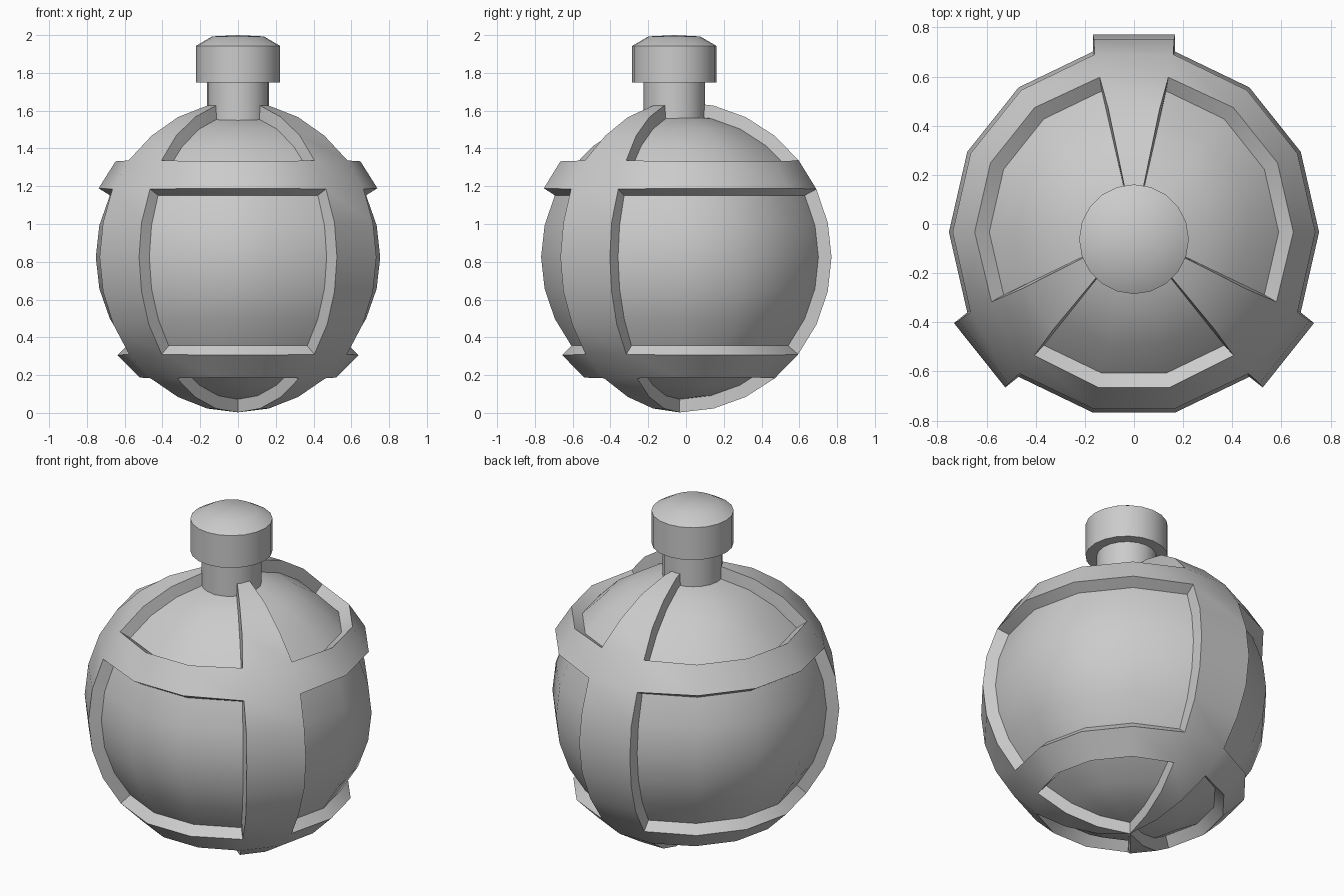
import bpy, bmesh, math
from mathutils import Vector, Matrix

if "Cube" in bpy.data.objects:
    bpy.data.objects.remove(bpy.data.objects["Cube"])

SEG, R, RAISE = 14, 0.753, 0.069
CENTER = Vector((0, -0.033, 0.825))
STEP = math.pi / SEG


def finish(bm, name, loc, angle):
    bmesh.ops.recalc_face_normals(bm, faces=bm.faces)
    me = bpy.data.meshes.new(name)
    bm.to_mesh(me)
    bm.free()
    ob = bpy.data.objects.new(name, me)
    ob.location = loc
    bpy.context.collection.objects.link(ob)
    bpy.ops.object.select_all(action='DESELECT')
    ob.select_set(True)
    bpy.context.view_layer.objects.active = ob
    bpy.ops.object.shade_smooth_by_angle(angle=math.radians(angle))
    return ob


# Flask body: low-poly sphere with a vertex on +x and a flat column on +y
bm = bmesh.new()
bmesh.ops.create_uvsphere(bm, u_segments=SEG, v_segments=SEG, radius=R)
if max(v.co.y for v in bm.verts) > R - 0.001:
    bmesh.ops.rotate(bm, verts=bm.verts, cent=(0, 0, 0),
                     matrix=Matrix.Rotation(math.pi / 2, 3, 'Z'))
bm.normal_update()


def in_cage(face):
    c = face.calc_center_median()
    row = math.floor(math.asin(c.z / c.length) / STEP)
    col = round((math.atan2(c.y, c.x) - math.pi / 2) / (2 * STEP)) % SEG
    return col in (0, 5, 9) or row in (2, -4)


# Raised cage: three upright ribs and two rings, pushed out evenly
cage = [f for f in bm.faces if in_cage(f)]
normals = {}
for f in cage:
    for v in f.verts:
        normals.setdefault(tuple(round(x, 4) for x in v.co), []).append(f.normal.copy())
out = bmesh.ops.extrude_face_region(bm, geom=cage)
for v in [g for g in out['geom'] if isinstance(g, bmesh.types.BMVert)]:
    ns = normals[tuple(round(x, 4) for x in v.co)]
    n = sum(ns, Vector()).normalized()
    v.co += n * RAISE * len(ns) / sum(n.dot(m) for m in ns)
bmesh.ops.delete(bm, geom=[f for f in cage if f.is_valid], context='FACES_ONLY')
finish(bm, "flask_body", CENTER, 35)


# Neck and stopper: turned profiles (radius, height)
def lathe(name, profile, sides=20):
    bm = bmesh.new()
    vs = [bm.verts.new((r, 0, z)) for r, z in profile]
    es = [bm.edges.new(p) for p in zip(vs, vs[1:])]
    bmesh.ops.spin(bm, geom=vs + es, axis=(0, 0, 1), cent=(0, 0, 0),
                   angle=2 * math.pi, steps=sides)
    bmesh.ops.remove_doubles(bm, verts=bm.verts, dist=0.0005)
    return finish(bm, name, (0, -0.062, 0), 30)


lathe("neck", [(0, 1.5), (0.163, 1.5), (0.163, 1.76), (0, 1.76)])
lathe("stopper", [(0, 1.75), (0.223, 1.75), (0.223, 1.943),
                  (0.137, 1.993), (0, 2.0)])
